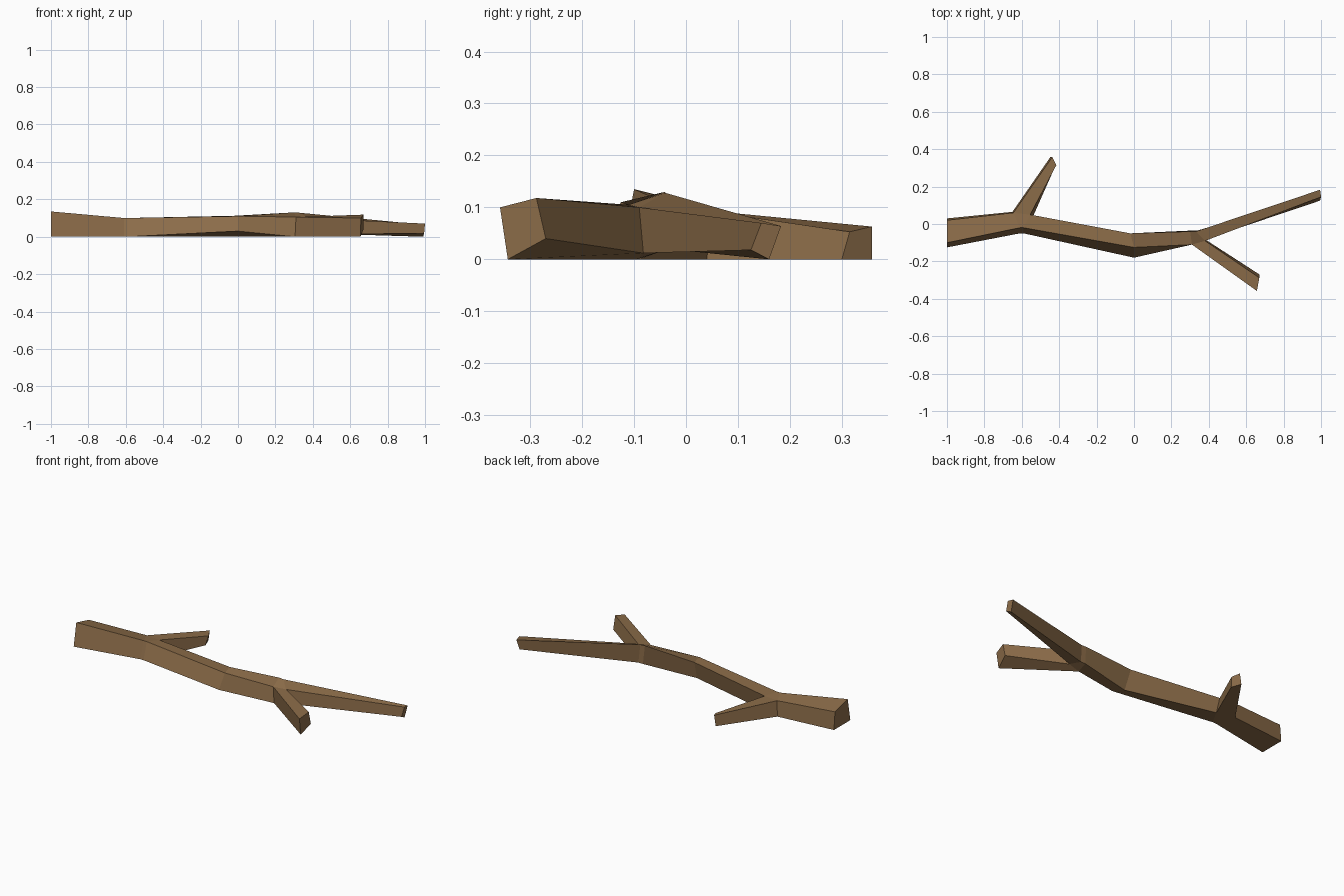
import bpy, bmesh

if "Cube" in bpy.data.objects:
    bpy.data.objects.remove(bpy.data.objects["Cube"])

bark = bpy.data.materials.new("brown bark")
bark.diffuse_color = (0.26, 0.15, 0.066, 1)
bark.use_nodes = True
bark.node_tree.nodes["Principled BSDF"].inputs["Base Color"].default_value = bark.diffuse_color

# Four-sided rings along the trunk: top front, top back, bottom back, bottom front
TRUNK = [
    [(-1, -.10, .135), (-1, .02, .105), (-1, .03, 0), (-1, -.125, 0)],
    [(-.61, -.02, .10), (-.645, .06, .092), (-.65, .065, 0), (-.61, -.05, 0)],
    [(-.59, -.02, .10), (-.555, .05, .092), (-.54, .04, 0), (-.59, -.05, 0)],
    [(0, -.125, .11), (-.02, -.05, .112), (-.01, -.09, 0), (0, -.18, .03)],
    [(.31, -.11, .105), (.30, -.04, .13), (.31, -.035, .02), (.305, -.095, 0)],
    [(.38, -.09, .10), (.33, -.04, .128), (.34, -.035, .02), (.38, -.082, .012)],
    [(1, .145, .07), (.995, .183, .064), (.99, .16, 0), (.995, .125, .018)],
]
# Tips of the two forks
BACK_TIP = [(-.437, .358, .063), (-.415, .315, .053), (-.425, .30, 0), (-.447, .358, 0)]
FRONT_TIP = [(.657, -.358, .10), (.67, -.288, .118), (.671, -.27, .04), (.655, -.343, 0)]

bm = bmesh.new()


def ring(points):
    return [bm.verts.new(p) for p in points]


def bridge(a, b, skip=None):
    for i in range(4):
        if i != skip:
            j = (i + 1) % 4
            bm.faces.new((a[i], a[j], b[j], b[i]))


# Trunk, left open where a fork grows out of its side
rings = [ring(r) for r in TRUNK]
open_side = {1: 1, 4: 3}
for k in range(len(rings) - 1):
    bridge(rings[k], rings[k + 1], open_side.get(k))
bm.faces.new(rings[0])
bm.faces.new(rings[-1])

# Forks
b1, b2, d1, d2 = rings[1], rings[2], rings[4], rings[5]
for root, tip in (([b1[1], b2[1], b2[2], b1[2]], BACK_TIP),
                  ([d1[0], d2[0], d2[3], d1[3]], FRONT_TIP)):
    end = ring(tip)
    bridge(root, end)
    bm.faces.new(end)

bmesh.ops.recalc_face_normals(bm, faces=bm.faces[:])
mesh = bpy.data.meshes.new("forked_branch")
bm.to_mesh(mesh)
bm.free()
mesh.materials.append(bark)
bpy.context.collection.objects.link(bpy.data.objects.new("forked_branch", mesh))
